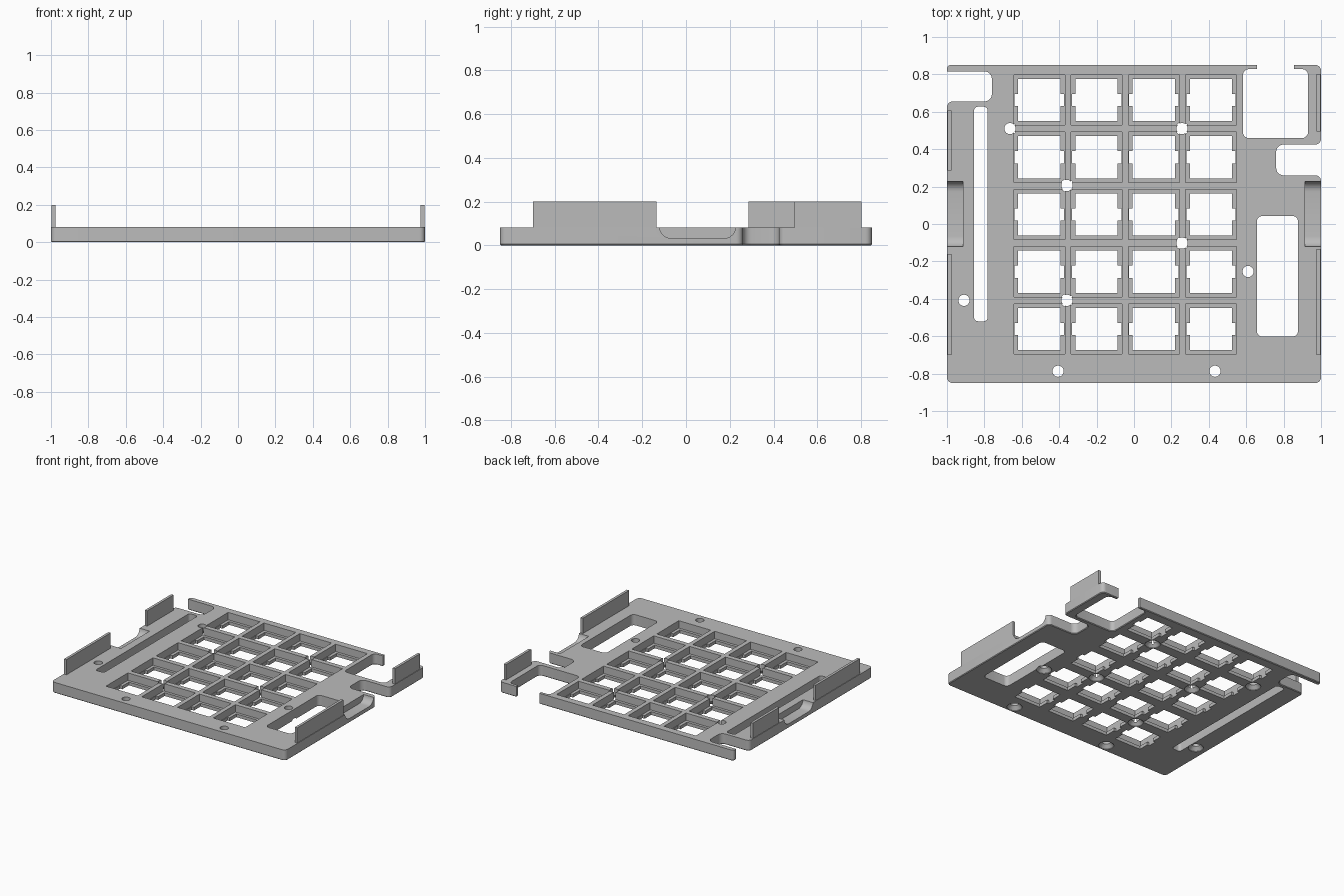
import bpy, bmesh, math
from mathutils import Vector

if "Cube" in bpy.data.objects:
    bpy.data.objects.remove(bpy.data.objects["Cube"], do_unlink=True)

grey = bpy.data.materials.new("plain grey")
grey.use_nodes = True
grey.diffuse_color = (0.5, 0.5, 0.5, 1)
grey.node_tree.nodes["Principled BSDF"].inputs["Base Color"].default_value = (0.5, 0.5, 0.5, 1)

THICK = 0.082      # plate thickness
LEDGE = 0.025      # thin web left under each key pocket
PITCH = 0.306      # key spacing


def rounded(corners, steps=6):
    """Outline from (x, y, radius) corners, each filleted by its radius."""
    out = []
    for i, (x, y, r) in enumerate(corners):
        p = Vector((x, y))
        if r == 0:
            out.append(p)
            continue
        a = (Vector(corners[i - 1][:2]) - p).normalized()
        b = (Vector(corners[(i + 1) % len(corners)][:2]) - p).normalized()
        for k in range(steps + 1):
            t = math.pi / 2 * k / steps
            out.append(p + a * r * (1 - math.sin(t)) + b * r * (1 - math.cos(t)))
    return out


def rect(x0, x1, y0, y1, r=0.0):
    return rounded([(x0, y0, r), (x1, y0, r), (x1, y1, r), (x0, y1, r)])


def add_prism(bm, outline, lo, hi, along_x=False):
    """Extrude an outline along z, or a (y, z) outline along x."""
    place = (lambda p: (lo, p[0], p[1])) if along_x else (lambda p: (p[0], p[1], lo))
    face = bm.faces.new([bm.verts.new(place(p)) for p in outline])
    new = bmesh.ops.extrude_face_region(bm, geom=[face])["geom"]
    step = Vector((hi - lo, 0, 0)) if along_x else Vector((0, 0, hi - lo))
    bmesh.ops.translate(bm, vec=step, verts=[v for v in new if isinstance(v, bmesh.types.BMVert)])


def finish(bm, name):
    bmesh.ops.recalc_face_normals(bm, faces=bm.faces)
    mesh = bpy.data.meshes.new(name)
    bm.to_mesh(mesh)
    bm.free()
    mesh.materials.append(grey)
    obj = bpy.data.objects.new(name, mesh)
    bpy.context.collection.objects.link(obj)
    return obj


def activate(obj):
    bpy.ops.object.select_all(action="DESELECT")
    obj.select_set(True)
    bpy.context.view_layer.objects.active = obj


def cut(obj, bm):
    cutter = finish(bm, "cutter")
    cutter.hide_render = True
    mod = obj.modifiers.new("cut", "BOOLEAN")
    mod.operation, mod.solver, mod.object = "DIFFERENCE", "EXACT", cutter
    activate(obj)
    bpy.ops.object.modifier_apply(modifier=mod.name)
    bpy.data.objects.remove(cutter, do_unlink=True)


# Plate outline with its edge notches and the gap in the rear rail
bm = bmesh.new()
add_prism(bm, rounded([
    (-1, -0.85, 0.03), (1, -0.85, 0.03), (1, 0.26, 0.03),
    (0.76, 0.26, 0.04), (0.76, 0.425, 0.04), (1, 0.425, 0.03),
    (1, 0.85, 0.03), (0.855, 0.85, 0), (0.855, 0.828, 0),
    (0.93, 0.828, 0.03), (0.93, 0.46, 0.03), (0.583, 0.46, 0.03),
    (0.583, 0.828, 0.03), (0.658, 0.828, 0), (0.658, 0.85, 0),
    (-1, 0.85, 0.02), (-1, 0.816, 0), (-0.76, 0.816, 0.04),
    (-0.76, 0.655, 0.04), (-1, 0.655, 0.03)]), 0, THICK)
rim = [e for e in bm.edges if all(v.co.z < 0.001 for v in e.verts)]
bmesh.ops.bevel(bm, geom=rim, offset=0.005, segments=1, affect="EDGES")
plate = finish(bm, "key_plate")

# Long slot, right window and side finger dips
bm = bmesh.new()
add_prism(bm, rect(-0.855, -0.783, -0.52, 0.627, 0.02), -0.1, 0.2)
add_prism(bm, rect(0.657, 0.877, -0.602, 0.043, 0.03), -0.1, 0.2)
dip = rect(-0.122, 0.228, 0.032, 0.2, 0.055)
add_prism(bm, dip, -1.1, -0.915, along_x=True)
add_prism(bm, dip, 0.915, 1.1, along_x=True)
cut(plate, bm)

# Key pockets, then through openings with clip notches at both sides
centres = [(-0.506 + PITCH * i, -0.561 + PITCH * j) for i in range(4) for j in range(5)]
pockets, openings = bmesh.new(), bmesh.new()
HALF, CLIP, NOTCH = 0.113, 0.132, 0.033
quarter = [(HALF, -HALF), (HALF, -NOTCH), (CLIP, -NOTCH), (CLIP, NOTCH), (HALF, NOTCH), (HALF, HALF)]
cross = quarter + [(-x, -y) for x, y in quarter]
for cx, cy in centres:
    add_prism(pockets, rect(cx - 0.136, cx + 0.136, cy - 0.134, cy + 0.134), LEDGE, 0.2)
    add_prism(openings, [(cx + x, cy + y) for x, y in cross], -0.1, 0.15)
cut(plate, pockets)
cut(plate, openings)

# Screw holes, countersunk from below
bm = bmesh.new()
screws = [(-0.663, 0.51), (0.257, 0.51), (-0.358, 0.206), (0.257, -0.102), (0.61, -0.254),
          (-0.909, -0.408), (-0.358, -0.408), (-0.406, -0.787), (0.433, -0.787)]
sections = [(-0.02, 0.054), (0.004, 0.054), (0.03, 0.03), (0.2, 0.03)]
SIDES = 24
for sx, sy in screws:
    rings = [[bm.verts.new((sx + r * math.cos(math.tau * k / SIDES),
                            sy + r * math.sin(math.tau * k / SIDES), z))
              for k in range(SIDES)] for z, r in sections]
    for low, high in zip(rings, rings[1:]):
        for k in range(SIDES):
            n = (k + 1) % SIDES
            bm.faces.new((low[k], low[n], high[n], high[k]))
    bm.faces.new(rings[0])
    bm.faces.new(rings[-1])
cut(plate, bm)

activate(plate)
bpy.ops.object.shade_smooth_by_angle(angle=math.radians(30))

# Upright side walls standing on the plate edges
for name, side, y0, y1 in [("left_front_wall", 1, -0.7, -0.135), ("left_rear_wall", 1, 0.495, 0.802),
                           ("right_front_wall", -1, -0.7, -0.16), ("right_rear_wall", -1, 0.285, 0.607)]:
    bm = bmesh.new()
    xs = sorted((side * 0.976, side * 0.996))
    add_prism(bm, rect(xs[0], xs[1], y0, y1), THICK - 0.01, 0.2)
    finish(bm, name)
